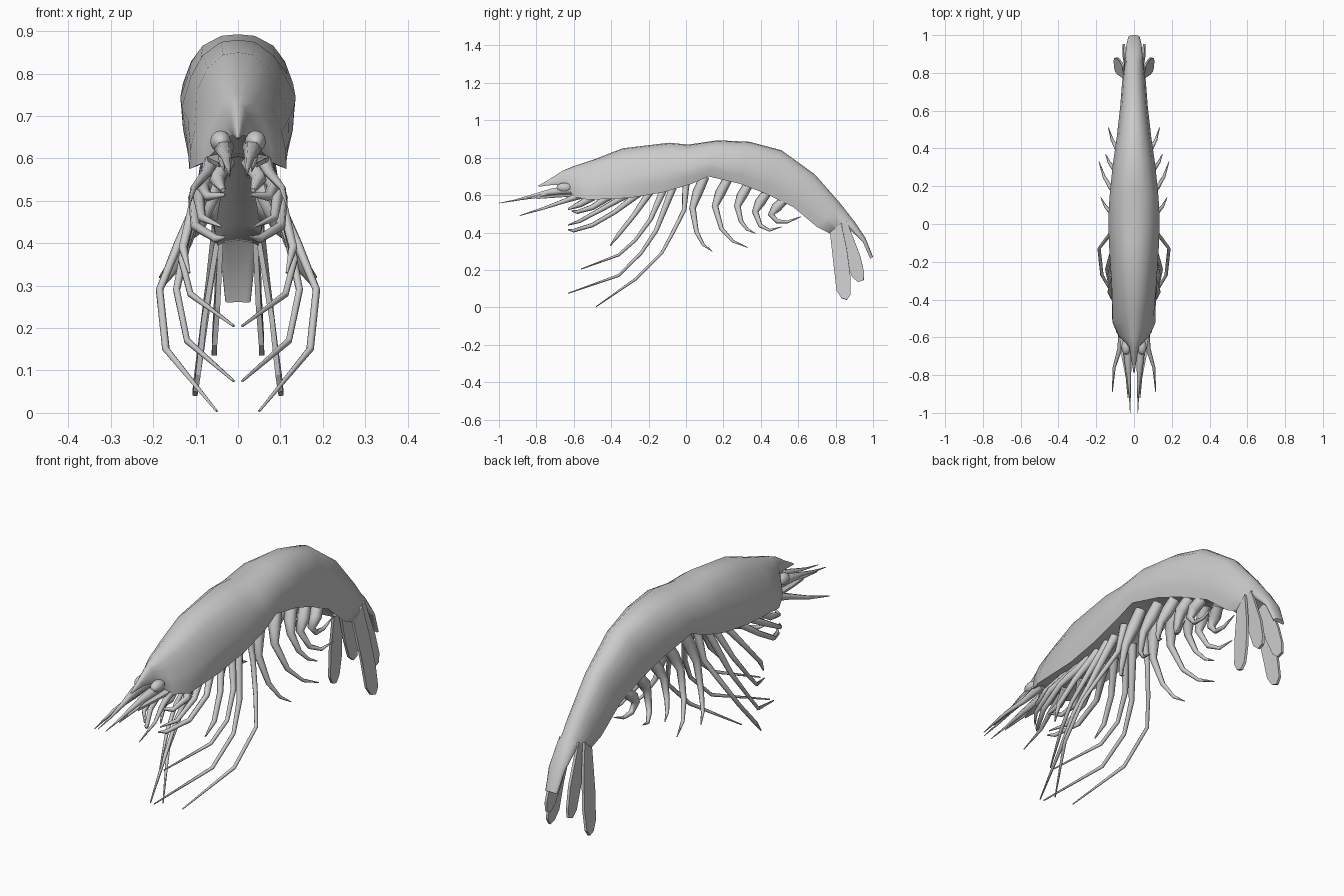
import bpy, bmesh, math


def add_mesh(name, bm):
    bmesh.ops.recalc_face_normals(bm, faces=bm.faces)
    me = bpy.data.meshes.new(name)
    bm.to_mesh(me)
    bm.free()
    ob = bpy.data.objects.new(name, me)
    bpy.context.collection.objects.link(ob)
    return ob


def smooth(ob, angle=40):
    bpy.ops.object.select_all(action='DESELECT')
    ob.select_set(True)
    bpy.context.view_layer.objects.active = ob
    bpy.ops.object.shade_smooth_by_angle(angle=math.radians(angle))


def limb(name, pts):
    """Mirrored pair of tapered limbs; each point is (x, y, z, radius)."""
    for s, side in ((1, "left"), (-1, "right")):
        cu = bpy.data.curves.new(name, 'CURVE')
        cu.dimensions = '3D'
        cu.bevel_depth = 1
        cu.bevel_resolution = 1
        cu.use_fill_caps = True
        sp = cu.splines.new('POLY')
        sp.points.add(len(pts) - 1)
        for p, (x, y, z, r) in zip(sp.points, pts):
            p.co = (s * x, y, z, 1)
            p.radius = r
        ob = bpy.data.objects.new(f"{name}_{side}", cu)
        bpy.context.collection.objects.link(ob)


def blade(name, outline, thick):
    """Mirrored pair of thin plates from a 3D outline."""
    for s, side in ((1, "left"), (-1, "right")):
        bm = bmesh.new()
        bm.faces.new([bm.verts.new((s * x, y, z)) for x, y, z in outline])
        ob = add_mesh(f"{name}_{side}", bm)
        m = ob.modifiers.new("thickness", 'SOLIDIFY')
        m.thickness = thick
        m.offset = 0


# Shell: rostrum, carapace, abdomen and telson
# (top y, z, bottom y, z, half width, narrowing of the upper part)
sections = [
    (-.79, .65, -.785, .645, .003, 1), (-.73, .685, -.71, .655, .014, 1),
    (-.66, .73, -.645, .65, .028, .9), (-.60, .755, -.595, .59, .094, .62),
    (-.48, .795, -.52, .575, .132, .66), (-.34, .85, -.30, .585, .13, .86),
    (-.09, .88, -.12, .615, .135, .97), (.01, .87, .03, .66, .136, 1),
    (.17, .893, .12, .70, .13, 1), (.34, .885, .29, .66, .113, 1),
    (.51, .84, .42, .61, .092, 1), (.69, .71, .575, .535, .073, 1),
    (.83, .55, .70, .43, .063, 1), (.88, .485, .77, .395, .055, 1),
    (.90, .46, .85, .44, .048, 1), (.96, .37, .945, .35, .04, 1),
    (1.0, .27, .985, .26, .03, 1)]
half = [(0, 0), (.31, .02), (.64, .14), (.85, .33), (1, .6), (.97, .8),
        (.87, 1), (.60, .93), (0, .87)]
ring = half + [(-w, t) for w, t in half[-2:0:-1]]
bm = bmesh.new()
rows = []
for y0, z0, y1, z1, hw, k in sections:
    rows.append([bm.verts.new((w * hw * (k + (1 - k) * t * t),
                               y0 + (y1 - y0) * t, z0 + (z1 - z0) * t))
                 for w, t in ring])
n = len(ring)
for a, b in zip(rows, rows[1:]):
    for i in range(n):
        bm.faces.new((a[i], a[(i + 1) % n], b[(i + 1) % n], b[i]))
bm.faces.new(rows[0])
bm.faces.new(rows[-1])
smooth(add_mesh("body_shell", bm), 60)

# Eyes on short stalks
for s in (1, -1):
    bpy.ops.mesh.primitive_uv_sphere_add(segments=14, ring_count=8, radius=1,
                                         location=(s * .041, -.65, .64))
    eye = bpy.context.object
    eye.name = "eye_left" if s > 0 else "eye_right"
    eye.scale = (.025, .042, .026)
    smooth(eye, 60)
limb("eye_stalk", [(.02, -.58, .63, .02), (.04, -.65, .638, .02)])

# Antennae and their flat scales
limb("antennule", [(.035, -.58, .63, .026), (.033, -.72, .617, .02),
                   (.027, -.80, .60, .012), (.022, -.91, .573, .005),
                   (.02, -1.0, .557, .0015)])
limb("antennule_branch", [(.035, -.70, .62, .012), (.038, -.80, .59, .007),
                          (.032, -.92, .57, .002)])
limb("antenna", [(.06, -.56, .60, .022), (.075, -.66, .565, .013),
                 (.105, -.76, .53, .008), (.115, -.89, .49, .002)])
blade("antenna_scale", [(.03, -.58, .61), (.075, -.58, .60), (.065, -.70, .595),
                        (.045, -.80, .585), (.025, -.72, .60)], .012)

# Mouthparts and small front legs
limb("mouthpart", [(.03, -.50, .59, .024), (.05, -.57, .55, .018),
                   (.035, -.63, .525, .006)])
limb("maxilliped_1", [(.04, -.40, .60, .022), (.085, -.50, .535, .016),
                      (.07, -.58, .51, .011), (.03, -.61, .515, .004)])
limb("maxilliped_2", [(.04, -.30, .61, .02), (.095, -.46, .52, .014),
                      (.085, -.57, .46, .01), (.04, -.63, .44, .003)])
limb("claw_leg_1", [(.045, -.25, .61, .02), (.105, -.38, .51, .013),
                    (.10, -.50, .44, .012), (.05, -.60, .41, .01),
                    (.03, -.63, .415, .003)])
limb("claw_leg_2", [(.045, -.19, .62, .02), (.105, -.28, .49, .013),
                    (.13, -.36, .39, .011), (.115, -.405, .33, .003)])

# Long walking legs
limb("walking_leg_1", [(.05, -.12, .63, .02), (.11, -.19, .47, .012),
                       (.133, -.27, .36, .009), (.112, -.36, .28, .008),
                       (.01, -.56, .205, .003)])
limb("walking_leg_2", [(.05, -.07, .64, .02), (.12, -.16, .41, .012),
                       (.145, -.24, .29, .009), (.12, -.36, .17, .008),
                       (.01, -.63, .075, .003)])
limb("walking_leg_3", [(.055, .0, .66, .02), (.085, -.01, .52, .013),
                       (.14, -.07, .40, .011), (.185, -.13, .29, .009),
                       (.17, -.27, .15, .009), (.05, -.48, .004, .003)])

# Five pairs of swimming legs under the abdomen
swimmers = [  # base y, base z, knee y, knee z, tip x, tip y, tip z
    (.10, .70, .035, .53, .175, .14, .30), (.22, .68, .155, .54, .185, .33, .32),
    (.33, .65, .275, .54, .15, .37, .395), (.43, .61, .37, .51, .135, .51, .43),
    (.52, .57, .455, .495, .06, .615, .485)]
for i, (by, bz, ky, kz, tx, ty, tz) in enumerate(swimmers):
    drop = .03 if i > 2 else 0
    kx = .08 if i < 3 else .06
    limb(f"swimming_leg_{i + 1}", [
        (.045, by, bz, .026), (.06, (by + ky) / 2 - .005, (bz + kz) / 2, .028),
        (kx, ky, kz, .018),
        (kx + (tx - kx) * .4, ky + (ty - ky) * .2, kz + (tz - kz) * .55 - drop, .012),
        (kx + (tx - kx) * .75, ky + (ty - ky) * .55, kz + (tz - kz) * .85 - drop, .008),
        (tx, ty, tz, .002)])

# Tail fan blades
blade("outer_tail_fan", [(.055, .83, .45), (.05, .77, .40), (.08, .79, .22),
                         (.094, .805, .09), (.10, .83, .05), (.102, .86, .04),
                         (.10, .88, .07), (.088, .88, .16), (.07, .86, .31)], .012)
blade("inner_tail_fan", [(.045, .86, .46), (.04, .80, .42), (.048, .85, .25),
                         (.055, .89, .16), (.056, .92, .135), (.056, .95, .145),
                         (.055, .952, .19), (.05, .93, .28)], .012)
